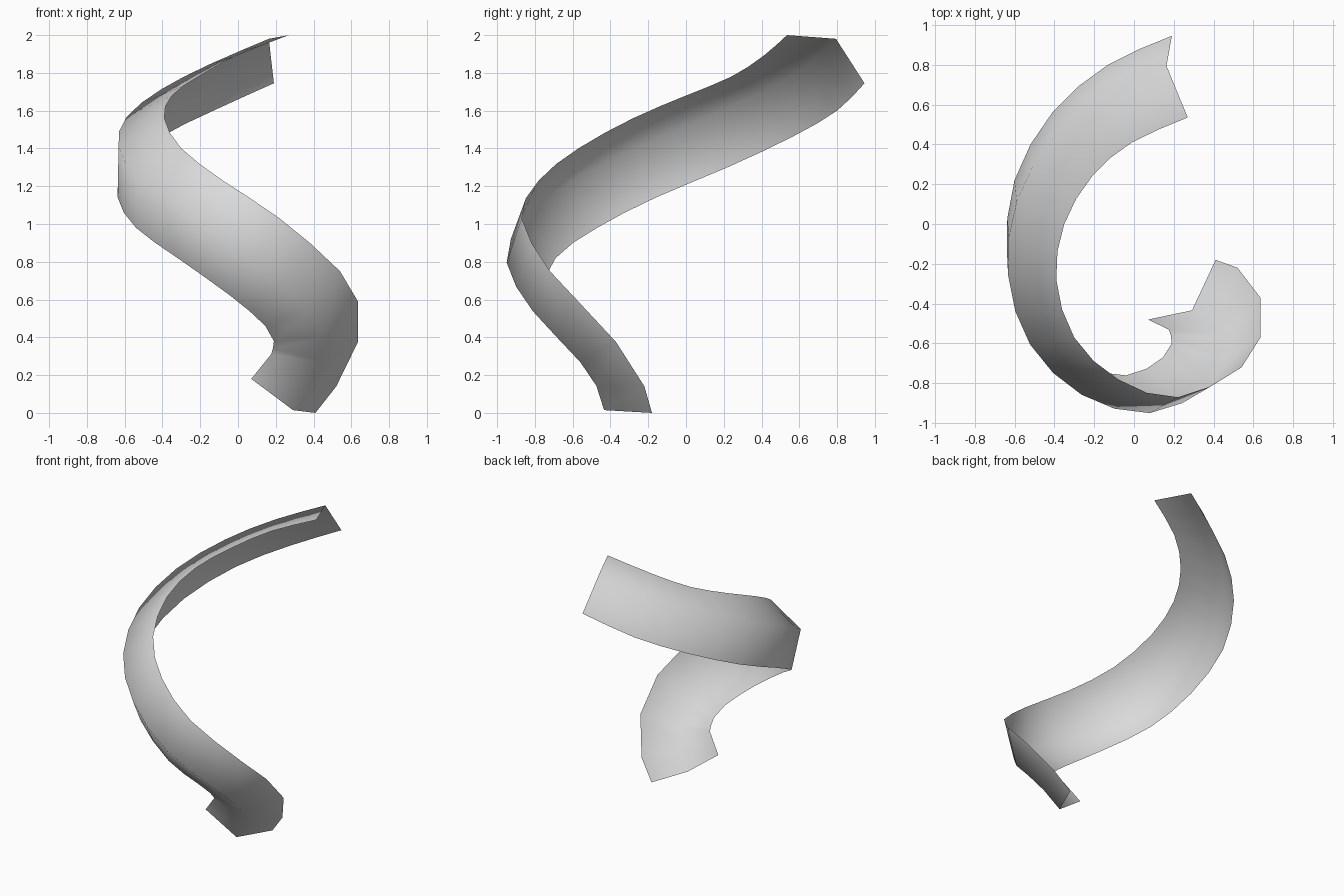
import bpy
import bmesh
from mathutils import Vector

cube = bpy.data.objects.get("Cube")
if cube:
    bpy.data.objects.remove(cube, do_unlink=True)

STATIONS = 21      # cross-sections along the ribbon
CREST = 0.138      # height of the ridge above the chord of each section

# Spiral rails: station, lower edge point, upper edge point
KNOTS = [
    (0, (.07, -.48, .18), (.41, -.18, 0)),
    (1, (.175, -.53, .31), (.52, -.22, .14)),
    (2, (.185, -.56, .34), (.635, -.37, .375)),
    (3, (.19, -.6, .38), (.635, -.57, .59)),
    (4, (.145, -.67, .46), (.54, -.72, .75)),
    (6, (-.04, -.76, .62), (.22, -.87, 1.03)),
    (8, (-.32, -.69, .82), (-.08, -.78, 1.23)),
    (10, (-.54, -.47, .98), (-.3, -.57, 1.4)),
    (12, (-.637, -.16, 1.14), (-.39, -.28, 1.56)),
    (14, (-.6, .22, 1.3), (-.35, 0, 1.68)),
    (16, (-.41, .56, 1.46), (-.21, .24, 1.78)),
    (18, (-.13, .8, 1.6), (-.01, .41, 1.89)),
    (20, (.19, .945, 1.745), (.27, .535, 2)),
]


def smooth_rail(side):
    """Hermite curve through one rail, sampled at every station."""
    times = [knot[0] for knot in KNOTS]
    points = [Vector(knot[side]) for knot in KNOTS]
    last = len(points) - 1

    def slope(i):
        before, after = max(i - 1, 0), min(i + 1, last)
        return (points[after] - points[before]) / (times[after] - times[before])

    rail = [points[0]]
    for i in range(last):
        span = times[i + 1] - times[i]
        for step in range(1, span + 1):
            t = step / span
            ease = t * t * (3 - 2 * t)
            rail.append(points[i].lerp(points[i + 1], ease)
                        + slope(i) * span * t * (1 - t) ** 2
                        - slope(i + 1) * span * t * t * (1 - t))
    return rail


def ridge_line(lower, upper):
    """Raise the middle of each section outward, square to the path."""
    middle = [(a + b) / 2 for a, b in zip(lower, upper)]
    ridge = []
    for i, centre in enumerate(middle):
        travel = middle[min(i + 1, STATIONS - 1)] - middle[max(i - 1, 0)]
        outward = (upper[i] - lower[i]).cross(travel).normalized()
        ridge.append(centre + outward * CREST)
    return ridge


# Plain grey surface
grey = bpy.data.materials.new("light_grey")
grey.use_nodes = True
colour = (0.7, 0.7, 0.7, 1)
grey.diffuse_color = colour
grey.node_tree.nodes["Principled BSDF"].inputs["Base Color"].default_value = colour

# Open folded ribbon: two quads across each step of the spiral
lower_rail = smooth_rail(1)
upper_rail = smooth_rail(2)
rails = [lower_rail, ridge_line(lower_rail, upper_rail), upper_rail]

bm = bmesh.new()
grid = [[bm.verts.new(point) for point in rail] for rail in rails]
for near, far in zip(grid, grid[1:]):
    for i in range(STATIONS - 1):
        face = bm.faces.new((near[i], far[i], far[i + 1], near[i + 1]))
        face.smooth = True
bm.normal_update()

mesh = bpy.data.meshes.new("spiral_ribbon")
bm.to_mesh(mesh)
bm.free()
mesh.materials.append(grey)
ribbon = bpy.data.objects.new("spiral_ribbon", mesh)
bpy.context.collection.objects.link(ribbon)
